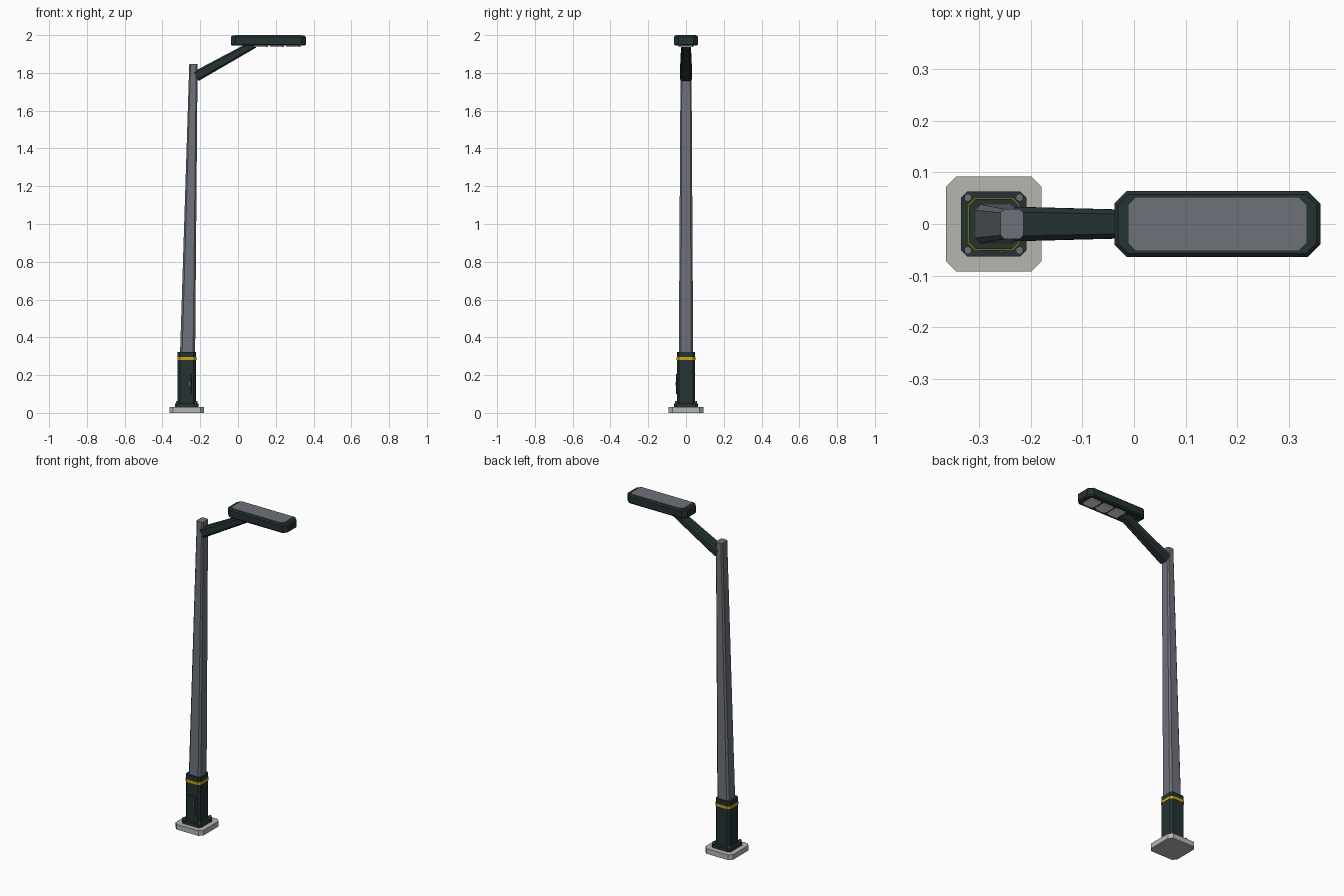
import bpy, bmesh, math
from mathutils import Matrix, Vector

cube = bpy.data.objects.get("Cube")
if cube:
    bpy.data.objects.remove(cube, do_unlink=True)


def material(name, rgb):
    m = bpy.data.materials.new(name)
    m.use_nodes = True
    m.diffuse_color = (*rgb, 1)
    m.node_tree.nodes["Principled BSDF"].inputs["Base Color"].default_value = (*rgb, 1)
    return m


DARK = material("dark green paint", (0.018, 0.032, 0.032))
STEEL = material("grey steel", (0.155, 0.168, 0.195))
CONCRETE = material("concrete", (0.46, 0.46, 0.44))
YELLOW = material("yellow band", (0.65, 0.38, 0.005))
LENS = material("pale lens", (0.8, 0.8, 0.74))


def loft(name, mat, sections, matrix=None):
    """Chamfered rectangles (x, z, half_x, half_y, chamfer) joined along z."""
    bm = bmesh.new()
    rings = []
    for x, z, hx, hy, c in sections:
        corners = [(hx, c - hy), (hx, hy - c), (hx - c, hy), (c - hx, hy),
                   (-hx, hy - c), (-hx, c - hy), (c - hx, -hy), (hx - c, -hy)]
        rings.append([bm.verts.new((x + px, py, z)) for px, py in corners])
    for low, high in zip(rings, rings[1:]):
        for i in range(8):
            j = (i + 1) % 8
            bm.faces.new((low[i], low[j], high[j], high[i]))
    bm.faces.new(rings[0][::-1])
    bm.faces.new(rings[-1])
    if matrix:
        bm.transform(matrix)
    mesh = bpy.data.meshes.new(name)
    bm.to_mesh(mesh)
    bm.free()
    mesh.materials.append(mat)
    ob = bpy.data.objects.new(name, mesh)
    bpy.context.collection.objects.link(ob)
    return ob


def slab(name, mat, x, z0, z1, hx, hy, chamfer, edge=0.0, y=0.0):
    """Flat chamfered block with optional sloped top and bottom edges."""
    inner = (hx - edge, hy - edge, chamfer - edge * 0.6)
    outer = (hx, hy, chamfer)
    if edge:
        s = [(x, z0, *inner), (x, z0 + edge, *outer), (x, z1 - edge, *outer), (x, z1, *inner)]
    else:
        s = [(x, z0, *outer), (x, z1, *outer)]
    return loft(name, mat, s, Matrix.Translation((0, y, 0)))


BX = -0.271  # centre of the base

# Footing, flange and collar
slab("footing", CONCRETE, BX, 0, 0.031, 0.092, 0.092, 0.02)
slab("base_flange", DARK, BX, 0.031, 0.05, 0.063, 0.063, 0.012)
slab("base_collar", DARK, BX, 0.05, 0.322, 0.048, 0.048, 0.012)
slab("collar_band", YELLOW, BX, 0.279, 0.295, 0.05, 0.05, 0.013)

# Anchor bolts
for sx in (-1, 1):
    for sy in (-1, 1):
        bpy.ops.mesh.primitive_cylinder_add(vertices=6, radius=0.008, depth=0.014,
                                            location=(BX + sx * 0.05, sy * 0.051, 0.055))
        bolt = bpy.context.object
        bolt.name = "anchor_bolt"
        bolt.data.materials.append(STEEL)

# Access door with latch on the front of the collar
slab("access_door", DARK, BX, 0.1, 0.205, 0.024, 0.003, 0.001, y=-0.049)
slab("door_latch", STEEL, BX + 0.015, 0.146, 0.164, 0.003, 0.002, 0.0008, y=-0.053)

# Leaning, tapered pole
loft("pole", STEEL, [(-0.267, 0.31, 0.04, 0.038, 0.011),
                     (-0.236, 1.848, 0.022, 0.029, 0.007)])

# Tapered arm rising towards the lamp
start, end = Vector((-0.222, 0, 1.782)), Vector((0.085, 0, 1.952))
run = end - start
tilt = Matrix.Rotation(math.atan2(run.x, run.z), 4, 'Y')
loft("arm", DARK, [(0, 0, 0.028, 0.033, 0.01), (0, run.length, 0.021, 0.025, 0.008)],
     Matrix.Translation(start) @ tilt)

# Lamp head, top panel and three lenses below
HX = 0.161
slab("lamp_head", DARK, HX, 1.944, 1.997, 0.199, 0.064, 0.024, edge=0.007)
slab("top_panel", STEEL, HX, 1.99, 2.0, 0.173, 0.052, 0.015)
for i in range(3):
    slab("lens", LENS, 0.122 + i * 0.086, 1.938, 1.946, 0.036, 0.04, 0.008)
